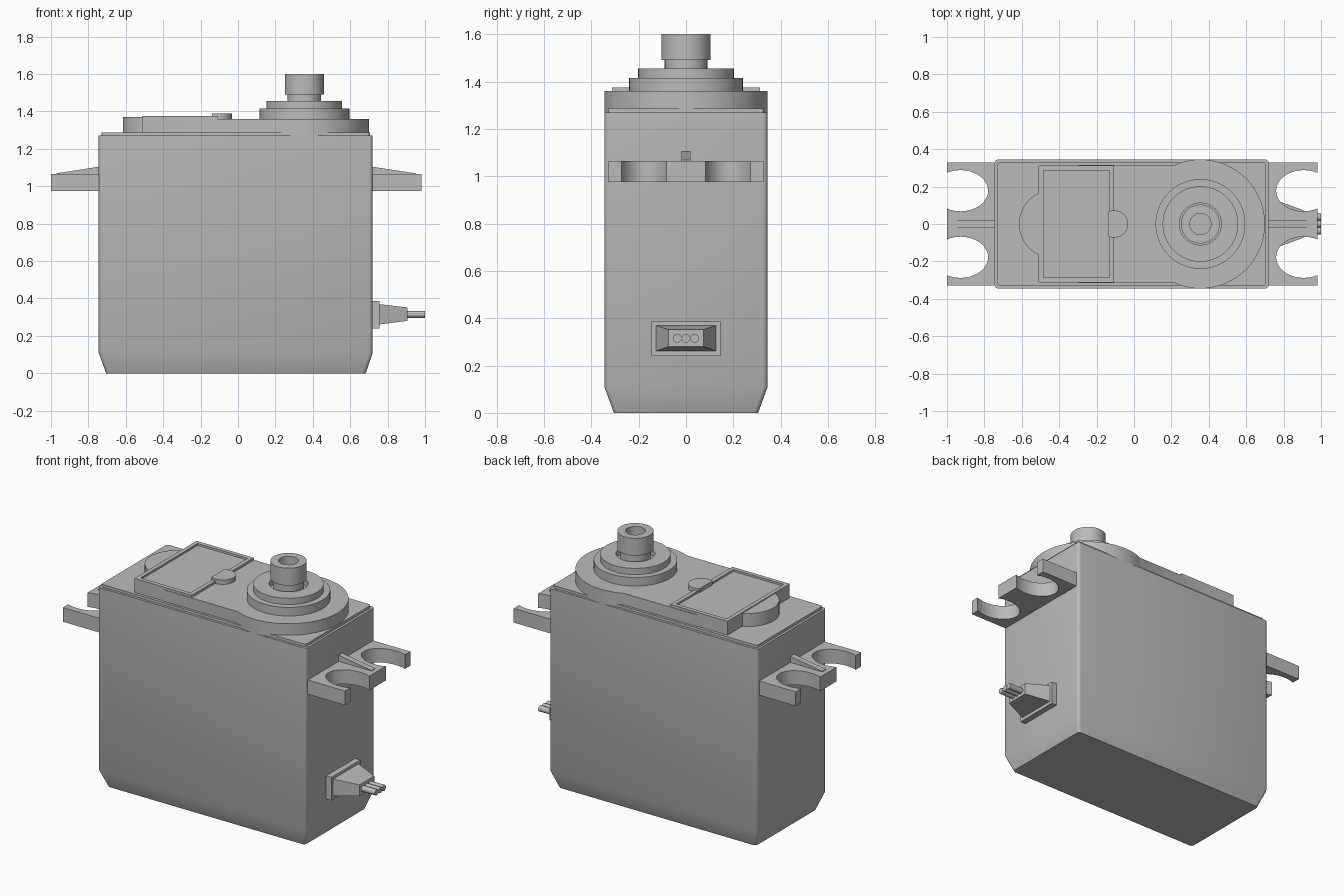
import bpy, bmesh
from math import sin, cos, pi, asin, sqrt, radians
from mathutils import Matrix, Vector

cube = bpy.data.objects.get("Cube")
if cube:
    bpy.data.objects.remove(cube, do_unlink=True)

grey = bpy.data.materials.new("plastic_grey")
grey.use_nodes = True
GREY = (0.5, 0.5, 0.5, 1)
grey.diffuse_color = GREY
grey.node_tree.nodes["Principled BSDF"].inputs["Base Color"].default_value = GREY


def finish(name, bm):
    bmesh.ops.recalc_face_normals(bm, faces=bm.faces)
    mesh = bpy.data.meshes.new(name)
    bm.to_mesh(mesh)
    bm.free()
    mesh.materials.append(grey)
    obj = bpy.data.objects.new(name, mesh)
    bpy.context.collection.objects.link(obj)
    bpy.ops.object.select_all(action='DESELECT')
    bpy.context.view_layer.objects.active = obj
    obj.select_set(True)
    bpy.ops.object.shade_smooth_by_angle(angle=radians(30))
    return obj


def loft(rings):
    """Skin matching rings of 3D points and cap both ends."""
    bm = bmesh.new()
    loops = [[bm.verts.new(p) for p in ring] for ring in rings]
    n = len(loops[0])
    for a, b in zip(loops, loops[1:]):
        for i in range(n):
            j = (i + 1) % n
            bm.faces.new((a[i], a[j], b[j], b[i]))
    bm.faces.new(loops[0][::-1])
    bm.faces.new(loops[-1])
    return bm


def prism(outline, z0, z1):
    return loft([[(x, y, z) for x, y in outline] for z in (z0, z1)])


def arc(cx, cy, rx, ry, a0, a1, n=24):
    return [(cx + rx * cos(a0 + (a1 - a0) * i / n),
             cy + ry * sin(a0 + (a1 - a0) * i / n)) for i in range(n + 1)]


def round_rect(x0, x1, y, r, n=4):
    pts = []
    for k, (cx, cy) in enumerate(((x1 - r, y - r), (x0 + r, y - r),
                                  (x0 + r, r - y), (x1 - r, r - y))):
        pts += arc(cx, cy, r, r, k * pi / 2, (k + 1) * pi / 2, n)
    return pts


def rect(x0, x1, y):
    return [(x0, -y), (x1, -y), (x1, y), (x0, y)]


def lathe(name, profile, cx, n=64):
    bm = bmesh.new()
    verts = [bm.verts.new((r, 0, z)) for r, z in profile]
    edges = [bm.edges.new(p) for p in zip(verts, verts[1:])]
    bmesh.ops.spin(bm, geom=verts + edges, angle=2 * pi, steps=n,
                   axis=(0, 0, 1), cent=(0, 0, 0))
    bmesh.ops.remove_doubles(bm, verts=bm.verts, dist=1e-5)
    bmesh.ops.translate(bm, verts=bm.verts, vec=(cx, 0, 0))
    return finish(name, bm)


# Case with tapered foot, and the thin lid step
sections = ((-0.705, 0.683, 0.305, 0), (-0.745, 0.72, 0.345, 0.11),
            (-0.745, 0.72, 0.345, 1.27))
finish("case", loft([[(x, y, z) for x, y in round_rect(x0, x1, w, 0.02)]
                     for x0, x1, w, z in sections]))
finish("lid_step", prism(round_rect(-0.73, 0.705, 0.33, 0.015), 1.265, 1.287))

# Raised gear housing: straight sides running into a round end
HUB, R, W = 0.355, 0.345, 0.315
a = pi - asin(W / R)
housing = [(-0.3, W), (-0.3, -W)] + arc(HUB, 0, R, R, -a, a, 64)
finish("gear_housing", prism(housing, 1.268, 1.36))

# Motor cover with recessed panel, rounded bump and latch tab
bm = prism(rect(-0.51, -0.107, 0.312), 1.28, 1.375)
bm.faces.ensure_lookup_table()
panel = max(bm.faces, key=lambda f: f.calc_center_median().z)
bmesh.ops.recalc_face_normals(bm, faces=bm.faces)
bmesh.ops.inset_region(bm, faces=[panel], thickness=0.037)
bmesh.ops.inset_region(bm, faces=[panel], thickness=0.0005, depth=-0.012)
finish("motor_cover", bm)
finish("motor_bump", prism(arc(-0.433, 0, 0.182, 0.182, pi - 1.13, pi + 1.13, 32),
                           1.28, 1.37))
finish("latch_tab", prism(arc(-0.105, 0, 0.073, 0.073, -2.07, 2.07, 32), 1.35, 1.388))

# Stepped bearing boss with a clearance ring, and the hollow output shaft
lathe("bearing_boss", [(0, 1.35), (0.24, 1.35), (0.24, 1.415), (0.202, 1.415),
                       (0.202, 1.455), (0.112, 1.455), (0.112, 1.415), (0, 1.415)], HUB)
lathe("output_shaft", [(0, 1.40), (0.09, 1.40), (0.09, 1.49), (0.104, 1.49),
                       (0.104, 1.60), (0.057, 1.60), (0.057, 1.48), (0, 1.48)], HUB)

# Mounting ears with open slots and a sloping rib, one set per end
for side, name, base, tip in ((1, "left", 0.70, 0.98), (-1, "right", 0.725, 1.0)):
    cx, rx, ry = tip - 0.073, 0.147, 0.11
    a = asin(sqrt(1 - (0.073 / rx) ** 2))
    outline = [(base, -0.328), (tip, -0.328)]
    for cy in (-0.178, 0.178):
        outline += arc(cx, cy, rx, ry, -a, a - 2 * pi, 32)
    outline += [(tip, 0.328), (base, 0.328)]
    finish(name + "_ear", prism([(side * x, y) for x, y in outline], 0.975, 1.065))
    rib = [(base, 1.05), (tip - 0.03, 1.05), (tip - 0.03, 1.069), (base, 1.107)]
    finish(name + "_rib", loft([[(side * x, y, z) for x, z in rib]
                                for y in (-0.018, 0.018)]))


# Cable exit: plate, tapered boot and three wires
def side_rect(x, y, z0, z1):
    return [(x, -y, z0), (x, y, z0), (x, y, z1), (x, -y, z1)]


finish("cable_plate", loft([side_rect(0.71, 0.145, 0.24, 0.387),
                            side_rect(0.757, 0.145, 0.24, 0.387)]))
finish("cable_boot", loft([side_rect(0.75, 0.13, 0.26, 0.37),
                           side_rect(0.905, 0.074, 0.28, 0.352)]))
for i in (-1, 0, 1):
    ring = arc(i * 0.037, 0.315, 0.0185, 0.0185, 0, 2 * pi, 16)[:-1]
    finish("wire_%d" % (i + 2), loft([[(x, y, z) for y, z in ring] for x in (0.89, 1.0)]))
